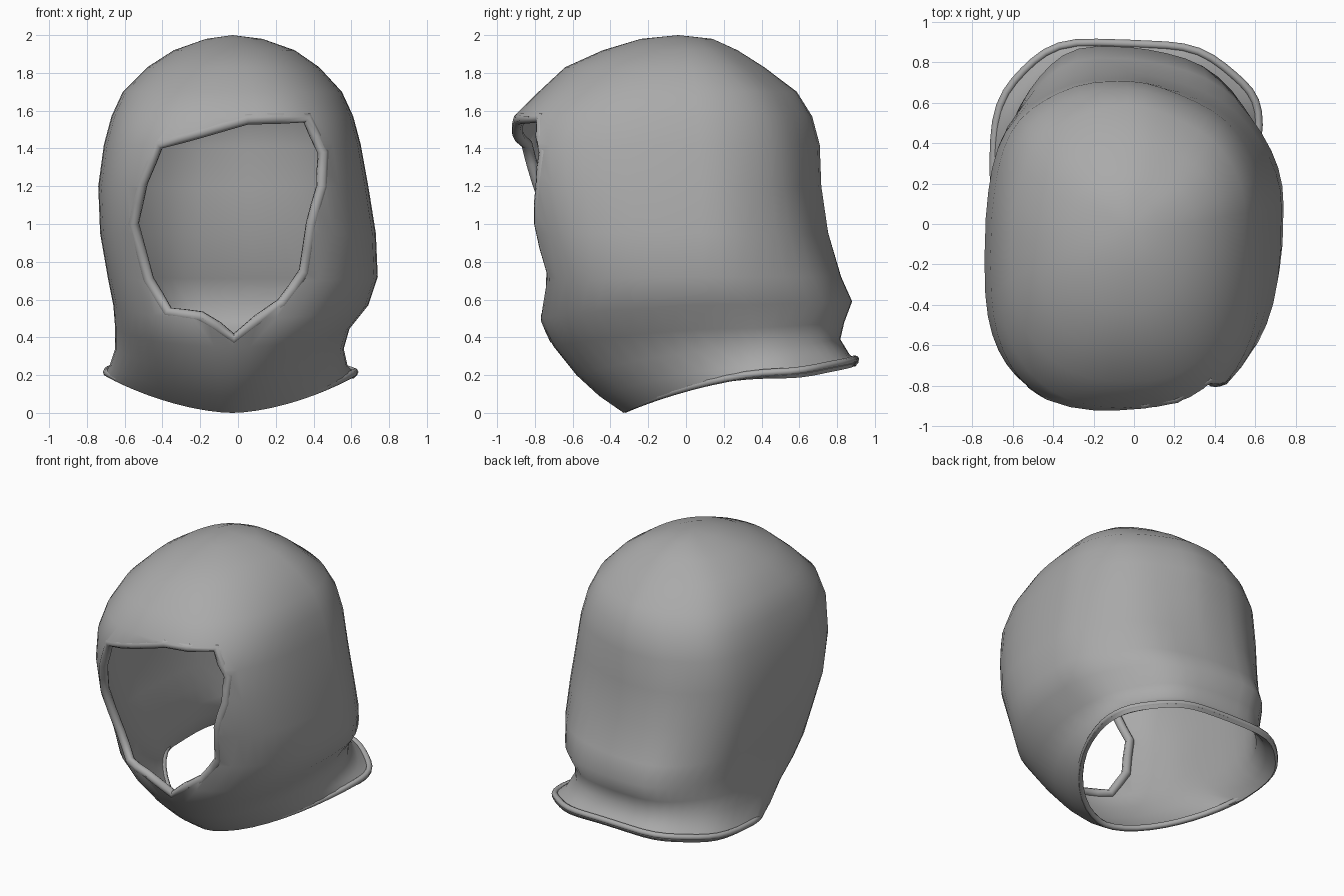
import bpy, bmesh, math
from mathutils import Vector
from mathutils.bvhtree import BVHTree

cube = bpy.data.objects.get("Cube")
if cube:
    bpy.data.objects.remove(cube)

cloth = bpy.data.materials.new("grey cloth")
cloth.use_nodes = True
GREY = (0.4, 0.4, 0.4, 1)
cloth.diffuse_color = GREY
cloth.node_tree.nodes["Principled BSDF"].inputs["Base Color"].default_value = GREY

SEGMENTS = 48
CENTRE_X = -0.03


def power(value, squareness):
    return math.copysign(abs(value) ** (2 / squareness), value)


def make_object(name, bm):
    mesh = bpy.data.meshes.new(name)
    bm.to_mesh(mesh)
    bm.free()
    mesh.materials.append(cloth)
    ob = bpy.data.objects.new(name, mesh)
    bpy.context.collection.objects.link(ob)
    return ob


def select_only(ob):
    bpy.ops.object.select_all(action='DESELECT')
    bpy.context.view_layer.objects.active = ob
    ob.select_set(True)


def make_roll(name, path, radius):
    """Closed rolled edge along a path."""
    curve = bpy.data.curves.new(name, 'CURVE')
    curve.dimensions = '3D'
    curve.bevel_depth, curve.bevel_resolution = radius, 2
    spline = curve.splines.new('POLY')
    spline.points.add(len(path) - 1)
    for point, position in zip(spline.points, path):
        point.co = (*position, 1)
    spline.use_cyclic_u = True
    curve.materials.append(cloth)
    ob = bpy.data.objects.new(name, curve)
    bpy.context.collection.objects.link(ob)
    select_only(ob)
    bpy.ops.object.convert(target='MESH')
    bpy.ops.object.shade_smooth_by_angle(angle=math.radians(60))


def ring_points(z_front, z_back, y_front, y_back, x_right, x_left):
    """One tilted ring, squarer at mid height, pointed at the chin, flatter at back left."""
    z_side = z_back - 0.1 * max(0, 0.7 - z_front)
    y_side = 0.43 * max(0, 1 - z_front) ** 3 - 0.05
    crown = 2 + 1.4 * (2 - z_back)
    front = min(1.7 + 1.4 * z_front, 2.8, crown)
    back_right = min(2.8, crown)
    back_left = max(2, 2.3 - 0.4 * z_back)
    for i in range(SEGMENTS):
        angle = math.tau * i / SEGMENTS
        c, s = math.cos(angle), math.sin(angle)
        squareness = front if s < 0 else back_left if c > 0 else back_right
        c, s = power(c, squareness), power(s, squareness)
        y_mid = y_side + 0.09 * c * (x_left - x_right)
        x = CENTRE_X + c * (x_left - CENTRE_X if c > 0 else CENTRE_X - x_right)
        y = y_mid + s * (y_back - y_mid if s > 0 else y_mid - y_front)
        z = z_side + ((z_back if s > 0 else z_front) - z_side) * abs(s) ** 1.6
        # Shallow vertical cloth folds on the back half
        fold = 1 + 0.012 * math.sin(7 * angle + 2 * z) * max(0, s)
        yield x * fold, min(y * fold, 0.92), z


# Hood rings: front z, back z, front y, back y, right x, left x
rings = [
    (0, 0.27, -0.33, 0.92, -0.71, 0.63),
    (0.09, 0.31, -0.46, 0.87, -0.68, 0.58),
    (0.2, 0.39, -0.58, 0.82, -0.65, 0.56),
    (0.35, 0.48, -0.7, 0.84, -0.65, 0.59),
    (0.5, 0.59, -0.78, 0.88, -0.66, 0.69),
    (0.7, 0.72, -0.77, 0.82, -0.69, 0.74),
    (0.95, 0.95, -0.86, 0.75, -0.73, 0.73),
    (1.2, 1.2, -0.92, 0.71, -0.74, 0.69),
    (1.42, 1.42, -0.94, 0.7, -0.71, 0.65),
    (1.57, 1.57, -0.91, 0.66, -0.67, 0.61),
    (1.7, 1.7, -0.78, 0.58, -0.61, 0.55),
    (1.83, 1.83, -0.64, 0.41, -0.48, 0.43),
    (1.92, 1.92, -0.44, 0.27, -0.34, 0.3),
    (1.98, 1.98, -0.24, 0.14, -0.17, 0.13),
]
bm = bmesh.new()
loops = [[bm.verts.new(p) for p in ring_points(*ring)] for ring in rings]
for low, high in zip(loops, loops[1:]):
    for i in range(SEGMENTS):
        j = (i + 1) % SEGMENTS
        bm.faces.new((low[i], low[j], high[j], high[i]))
apex = bm.verts.new((CENTRE_X, -0.04, 2))
top = loops[-1]
for i in range(SEGMENTS):
    bm.faces.new((top[i], top[(i + 1) % SEGMENTS], apex))
bmesh.ops.recalc_face_normals(bm, faces=bm.faces)
surface = BVHTree.FromBMesh(bm)
hem_path = [v.co * 0.98 + Vector((0, 0, 0.02)) for v in loops[0]]
hood = make_object("hood", bm)
thickness = hood.modifiers.new("thickness", 'SOLIDIFY')
thickness.thickness, thickness.offset = 0.025, -1

# Face opening outline (x, z)
outline = [(-0.43, 1.43), (-0.2, 1.49), (0.05, 1.56), (0.38, 1.57), (0.47, 1.38),
           (0.46, 1.2), (0.4, 1), (0.36, 0.74), (0.24, 0.58), (-0.02, 0.38),
           (-0.2, 0.51), (-0.38, 0.53), (-0.49, 0.7), (-0.57, 1), (-0.52, 1.22)]
bm = bmesh.new()
face = bm.faces.new([bm.verts.new((x, -2, z)) for x, z in outline])
wall = bmesh.ops.extrude_face_region(bm, geom=[face])["geom"]
bmesh.ops.translate(bm, vec=(0, 1.8, 0),
                    verts=[g for g in wall if isinstance(g, bmesh.types.BMVert)])
bmesh.ops.recalc_face_normals(bm, faces=bm.faces)
cutter = make_object("opening_cutter", bm)
cutter.hide_render = True
cut = hood.modifiers.new("opening", 'BOOLEAN')
cut.object, cut.operation, cut.solver = cutter, 'DIFFERENCE', 'EXACT'
select_only(hood)
for name in ("thickness", "opening"):
    bpy.ops.object.modifier_apply(modifier=name)
bpy.data.objects.remove(cutter)
bpy.ops.object.shade_smooth_by_angle(angle=math.radians(60))

# Edge of the face opening, rolled inward below the hood surface
rim_path = []
for (x, z), (next_x, next_z) in zip(outline, outline[1:] + outline[:1]):
    for t in (0, 0.5):
        start = Vector((x + (next_x - x) * t, -3, z + (next_z - z) * t))
        hit, normal, _, _ = surface.ray_cast(start, Vector((0, 1, 0)))
        rim_path.append(hit - normal * 0.025)
make_roll("face_rim", rim_path, 0.03)

# Rolled hem around the neck
make_roll("neck_hem", hem_path, 0.02)
